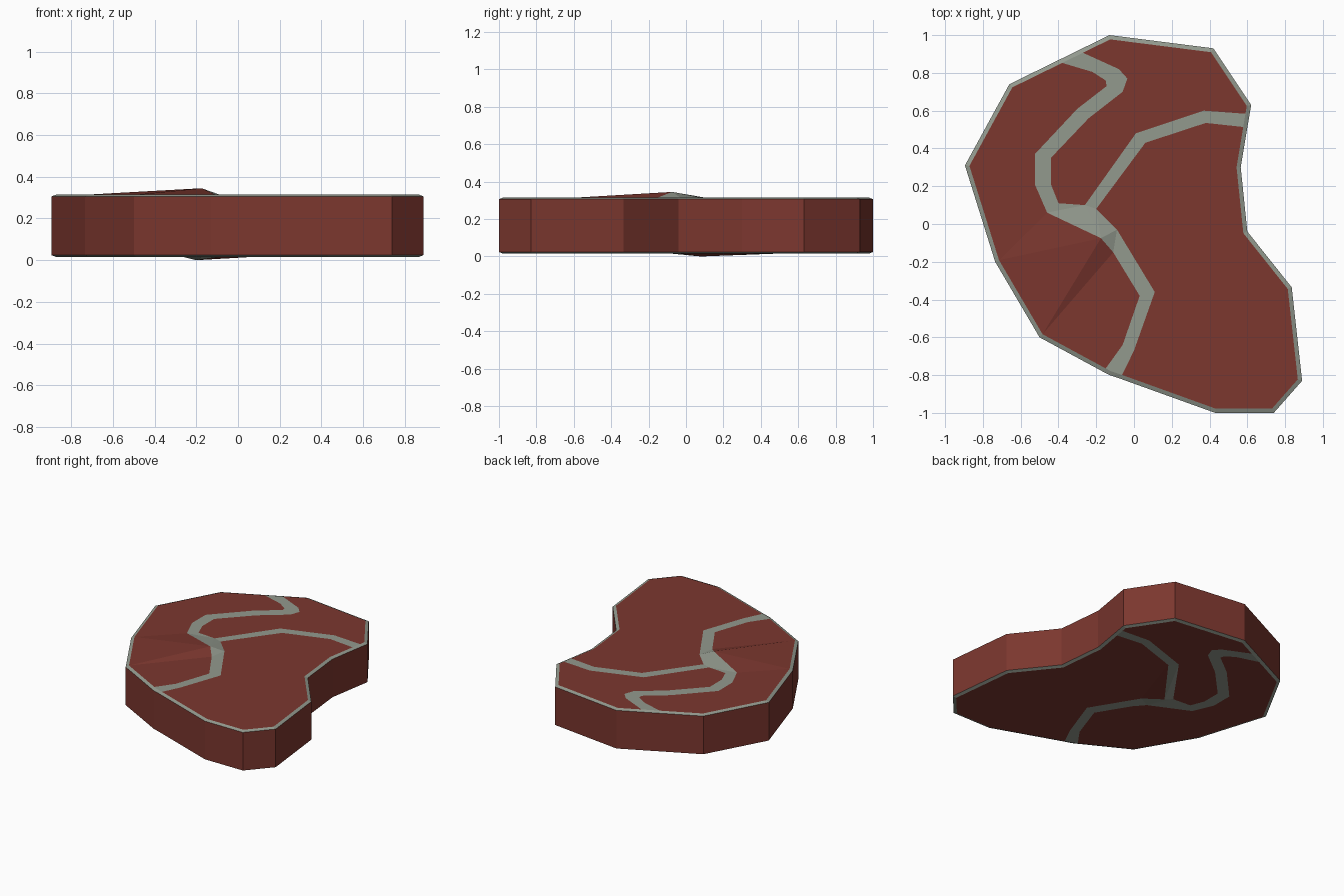
import bpy, bmesh
from mathutils import Vector

if "Cube" in bpy.data.objects:
    bpy.data.objects.remove(bpy.data.objects["Cube"])

def material(name, rgb):
    m = bpy.data.materials.new(name)
    m.diffuse_color = (*rgb, 1)
    m.use_nodes = True
    m.node_tree.nodes["Principled BSDF"].inputs["Base Color"].default_value = m.diffuse_color
    return m

meat = material("red meat", (0.20, 0.038, 0.028))
fat = material("grey fat", (0.29, 0.32, 0.27))

# Outline, clockwise seen from above (includes the ends of the fat streaks)
OUT = [(-.13, 1), (.42, .93), (.62, .63), (.612, .58), (.6, .51), (.565, .3),
       (.6, -.04), (.835, -.335), (.89, -.83), (.74, -1), (.43, -1), (-.07, -.82),
       (-.13, -.8), (-.16, -.784), (-.5, -.6), (-.735, -.2), (-.895, .31),
       (-.66, .74), (-.39, .8725), (-.28, .9264)]
# Borders of the fat streak: left side, upper side, right side
LEFT = [(-.22, .805), (-.15, .76), (-.145, .73), (-.30, .61), (-.525, .37),
        (-.525, .21), (-.46, .06), (-.175, -.075), (-.11, -.15), (.03, -.38), (-.06, -.64)]
UPPER = [(.37, .60), (.01, .48), (-.26, .10), (-.40, .11), (-.44, .21), (-.44, .35),
         (-.24, .56), (-.06, .70), (-.035, .77), (-.08, .82)]
RIGHT = [(0, -.67), (.11, -.36), (-.09, -.03), (-.2, .08), (.06, .43), (.38, .535)]

def inset(points, d):
    """Move a clockwise outline inwards by d with mitred corners."""
    pts, res = [Vector(p) for p in points], []
    for i, p in enumerate(pts):
        a = (p - pts[i - 1]).normalized()
        b = (pts[(i + 1) % len(pts)] - p).normalized()
        na, nb = Vector((a.y, -a.x)), Vector((b.y, -b.x))
        res.append(p + (na + nb) * d / (1 + na.dot(nb)))
    return res

bm = bmesh.new()
N = len(OUT)

def ring(points, z):
    return [bm.verts.new((p[0], p[1], z)) for p in points]

def bridge(a, b, mat):
    for i in range(N):
        j = (i + 1) % N
        bm.faces.new((a[i], a[j], b[j], b[i])).material_index = mat

def cap(z, bump_path, bump_index, bump_z):
    """Three meat regions split by a branching fat streak, one corner raised."""
    rim = ring(inset(OUT, .022), z)
    paths = [ring(p, z) for p in (LEFT, UPPER, RIGHT)]
    le, up, ri = paths
    regions = [
        (0, rim[13:19] + le),
        (0, rim[19:] + rim[:4] + up),
        (0, rim[4:12] + ri),
        (1, [rim[18], rim[19]] + up[::-1] + rim[3:5] + ri[::-1] + rim[11:14] + le[::-1]),
    ]
    faces = []
    for mat, verts in regions:
        f = bm.faces.new(verts)
        f.material_index = mat
        faces.append(f)
    bmesh.ops.triangulate(bm, faces=faces)
    paths[bump_path][bump_index].co.z = bump_z
    return rim

# Side wall, chamfered fat rims and the two caps
top_rim = cap(.315, 0, 7, .345)
bottom_rim = cap(.015, 2, 3, 0)
top_edge, bottom_edge = ring(OUT, .306), ring(OUT, .024)
bridge(top_rim, top_edge, 1)
bridge(top_edge, bottom_edge, 0)
bridge(bottom_edge, bottom_rim, 1)
bmesh.ops.recalc_face_normals(bm, faces=bm.faces)

me = bpy.data.meshes.new("steak")
bm.to_mesh(me)
bm.free()
me.materials.append(meat)
me.materials.append(fat)
bpy.context.collection.objects.link(bpy.data.objects.new("steak", me))
